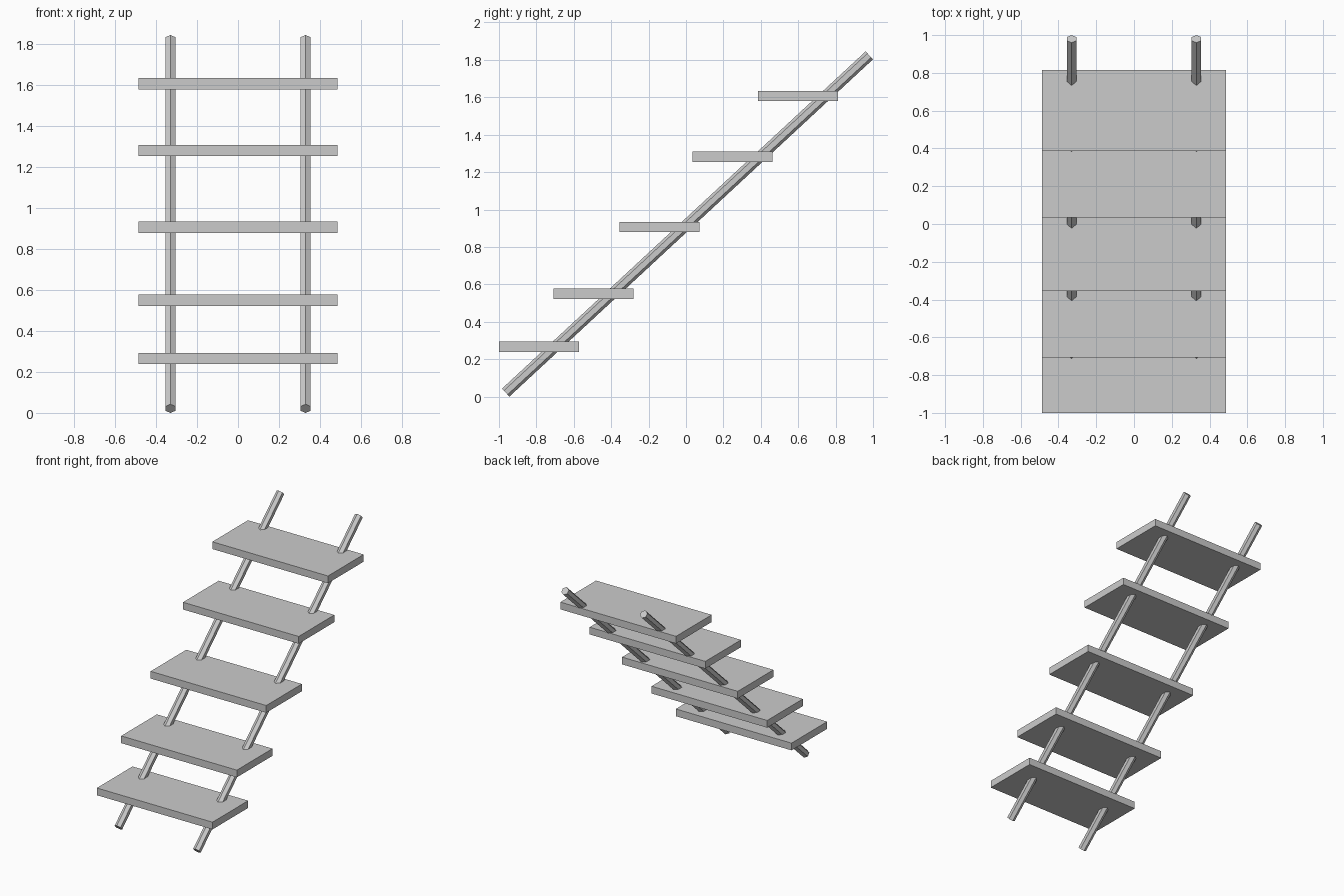
import bpy
import bmesh
from math import pi
from mathutils import Matrix, Vector

if "Cube" in bpy.data.objects:
    bpy.data.objects.remove(bpy.data.objects["Cube"])


def finish(name, bm):
    mesh = bpy.data.meshes.new(name)
    bm.to_mesh(mesh)
    bm.free()
    obj = bpy.data.objects.new(name, mesh)
    bpy.context.collection.objects.link(obj)
    return obj


def tread(name, y, z):
    bm = bmesh.new()
    size = Matrix.Diagonal((0.972, 0.428, 0.055, 1))
    bmesh.ops.create_cube(bm, size=1, matrix=Matrix.Translation((0, y, z)) @ size)
    return finish(name, bm)


def rail(name, x):
    # six-sided bar with an edge facing straight up
    start, end = Vector((x, -0.964, 0.021)), Vector((x, 0.98, 1.824))
    axis = end - start
    tilt = Matrix.Rotation(-axis.yz.angle_signed(Vector((0, 1))), 4, 'X')
    bm = bmesh.new()
    bmesh.ops.create_cone(bm, cap_ends=True, segments=6, radius1=0.029,
                          radius2=0.029, depth=axis.length)
    # create_cone starts on the Y axis, so the edge line lies in the YZ plane
    angle = axis.angle(Vector((0, 0, 1)))
    tilt = Matrix.Rotation(-angle, 4, 'X')
    bmesh.ops.transform(bm, verts=bm.verts,
                        matrix=Matrix.Translation((start + end) / 2) @ tilt)
    return finish(name, bm)


# sloping side rails
rail("left_rail", -0.33)
rail("right_rail", 0.33)

# flat treads, bottom to top: centre y and z
for i, (y, z) in enumerate([(-0.786, 0.266), (-0.494, 0.55), (-0.141, 0.906),
                            (0.248, 1.282), (0.6, 1.607)]):
    tread(f"tread_{i + 1}", y, z)
